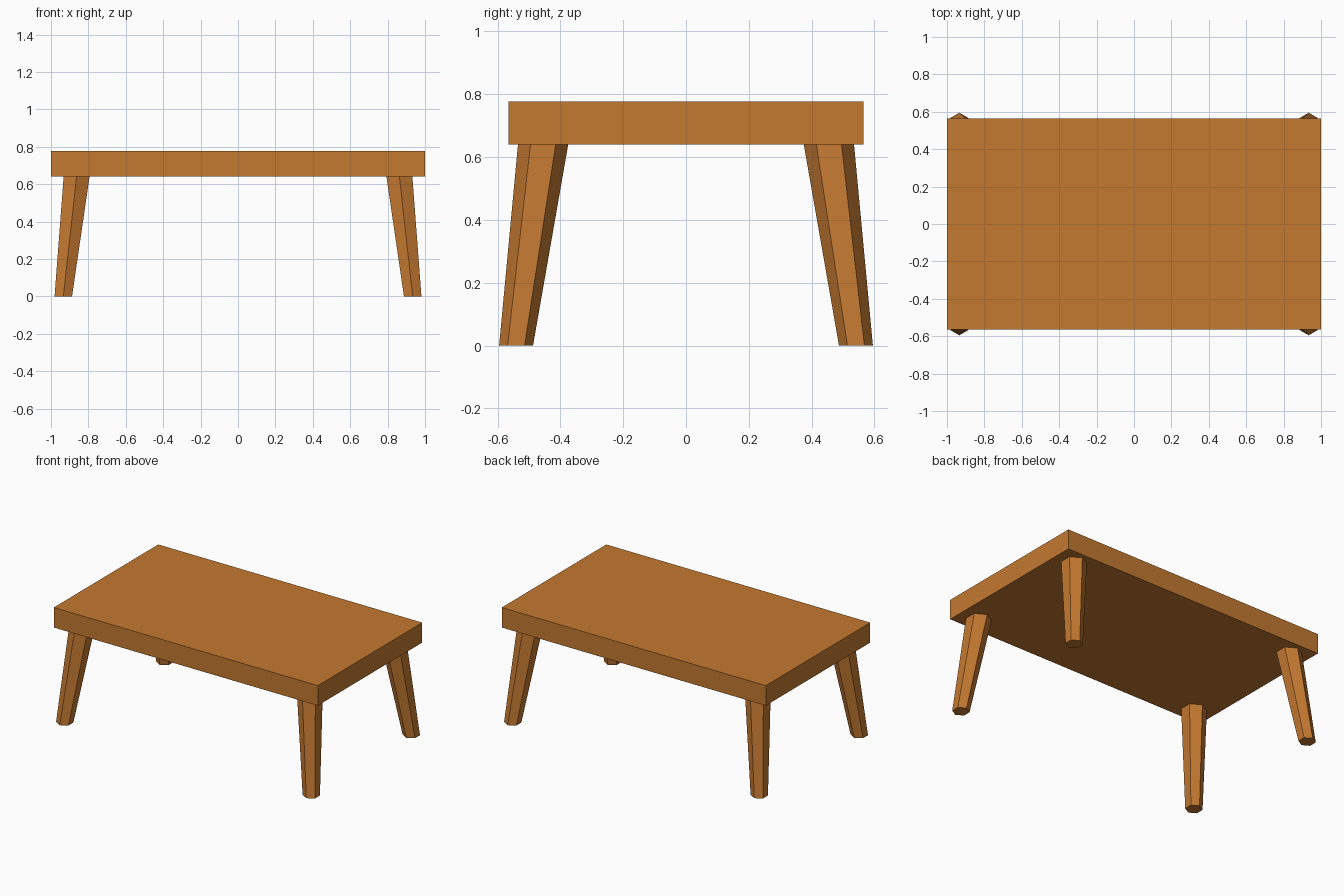
import bpy, bmesh, math

if "Cube" in bpy.data.objects:
    bpy.data.objects.remove(bpy.data.objects["Cube"])

wood = bpy.data.materials.new("wood")
wood.diffuse_color = (0.55, 0.19, 0.03, 1)
wood.use_nodes = True
wood.node_tree.nodes["Principled BSDF"].inputs["Base Color"].default_value = wood.diffuse_color


def make_object(name, bm):
    bmesh.ops.recalc_face_normals(bm, faces=bm.faces)
    mesh = bpy.data.meshes.new(name)
    bm.to_mesh(mesh)
    bm.free()
    mesh.materials.append(wood)
    obj = bpy.data.objects.new(name, mesh)
    bpy.context.collection.objects.link(obj)
    return obj


TOP_Z, UNDER_Z = 0.777, 0.64

# Table top: a plain slab
bm = bmesh.new()
bmesh.ops.create_cube(bm, size=1)
bmesh.ops.scale(bm, verts=bm.verts, vec=(2.0, 1.13, TOP_Z - UNDER_Z))
bmesh.ops.translate(bm, verts=bm.verts, vec=(0, 0, (TOP_Z + UNDER_Z) / 2))
make_object("table_top", bm)


# Legs: six-sided, tapered and splayed outwards, with level ends
def ring(bm, cx, cy, z, r):
    angles = [math.radians(90 + 60 * i) for i in range(6)]
    return [bm.verts.new((cx + r * math.cos(a), cy + r * math.sin(a), z)) for a in angles]


def leg(name, sx, sy):
    bm = bmesh.new()
    foot = ring(bm, sx * 0.934, sy * 0.541, 0, 0.054)
    head = ring(bm, sx * 0.863, sy * 0.455, UNDER_Z, 0.08)
    bm.faces.new(foot)
    bm.faces.new(head)
    for i in range(6):
        j = (i + 1) % 6
        bm.faces.new((foot[i], foot[j], head[j], head[i]))
    make_object(name, bm)


for side_x, sx in (("left", -1), ("right", 1)):
    for side_y, sy in (("front", -1), ("back", 1)):
        leg(f"{side_y}_{side_x}_leg", sx, sy)
